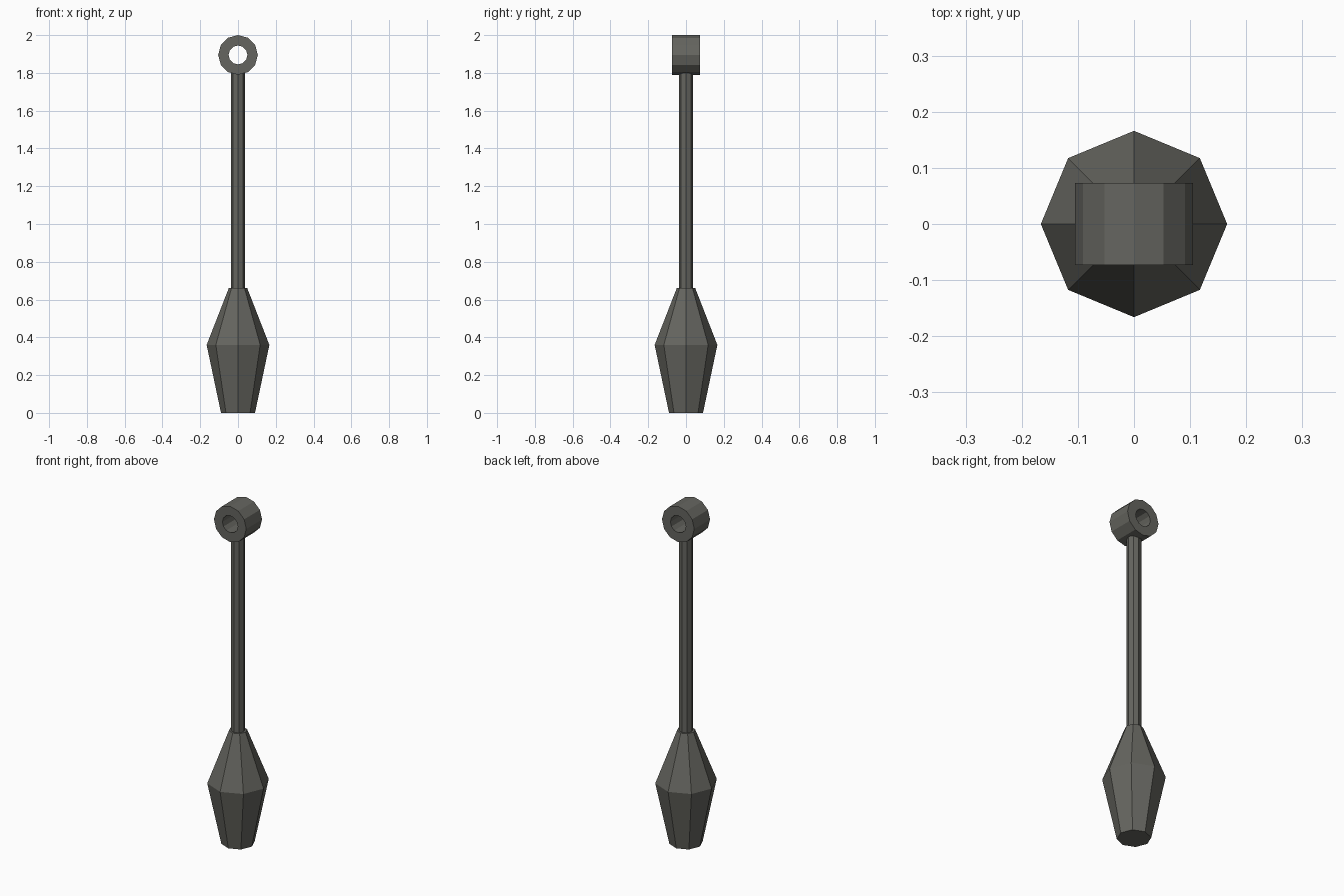
import bpy, bmesh
from math import sin, cos, tau, pi
from mathutils import Matrix

if "Cube" in bpy.data.objects:
    bpy.data.objects.remove(bpy.data.objects["Cube"])

iron = bpy.data.materials.new("dark_iron")
iron.diffuse_color = (0.13, 0.13, 0.115, 1)
iron.use_nodes = True
iron.node_tree.nodes["Principled BSDF"].inputs["Base Color"].default_value = iron.diffuse_color


def lathe(name, profile, sides, closed=False, matrix=None):
    """Spin (radius, height) points around z; cap the ends or close the loop."""
    bm = bmesh.new()
    rings = [[bm.verts.new((r * cos(tau * i / sides), r * sin(tau * i / sides), z))
              for i in range(sides)] for r, z in profile]
    pairs = list(zip(rings, rings[1:]))
    if closed:
        pairs.append((rings[-1], rings[0]))
    else:
        bm.faces.new(rings[0])
        bm.faces.new(rings[-1])
    for a, b in pairs:
        for i in range(sides):
            j = (i + 1) % sides
            bm.faces.new((a[i], a[j], b[j], b[i]))
    if matrix:
        bm.transform(matrix)
    bmesh.ops.recalc_face_normals(bm, faces=bm.faces)
    mesh = bpy.data.meshes.new(name)
    bm.to_mesh(mesh)
    bm.free()
    mesh.materials.append(iron)
    obj = bpy.data.objects.new(name, mesh)
    bpy.context.collection.objects.link(obj)
    return obj


# Faceted weight at the bottom
lathe("weight", [(0.09, 0), (0.166, 0.36), (0.049, 0.66)], 8)

# Slim rod, its ends buried in the weight and the eye
lathe("rod", [(0.038, 0.64), (0.038, 1.81)], 8)

# Eye at the top, its hole running front to back
lathe("eye", [(0.105, -0.073), (0.105, 0.073), (0.05, 0.073), (0.05, -0.073)], 12,
      closed=True,
      matrix=Matrix.Translation((0, 0, 1.895)) @ Matrix.Rotation(pi / 2, 4, 'X'))
